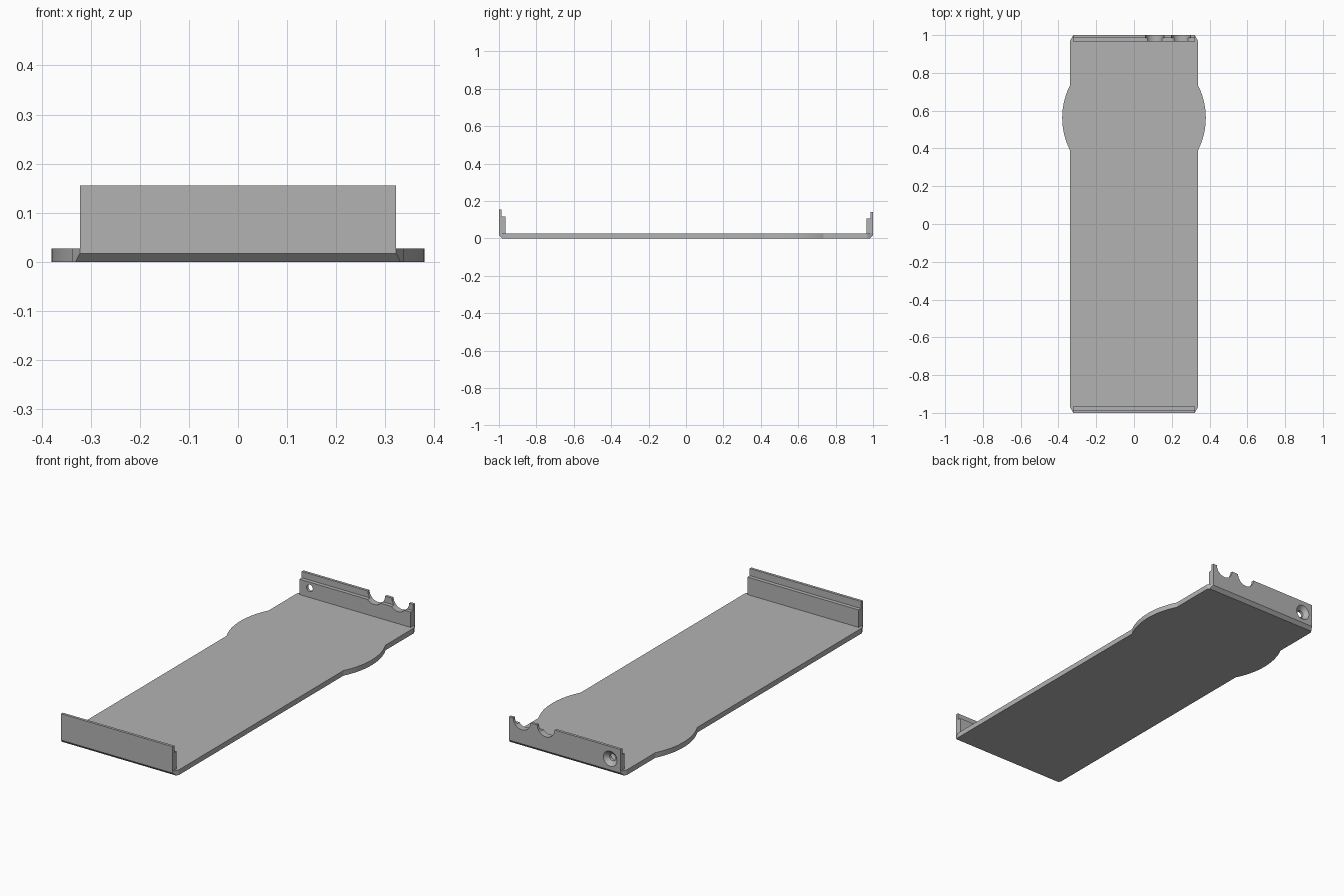
import bpy, bmesh, math
from mathutils import Matrix, Vector

cube = bpy.data.objects.get("Cube")
if cube:
    bpy.data.objects.remove(cube, do_unlink=True)

GREY = (0.45, 0.45, 0.45, 1)
grey = bpy.data.materials.new("plain_grey")
grey.use_nodes = True
grey.diffuse_color = GREY
grey.node_tree.nodes["Principled BSDF"].inputs["Base Color"].default_value = GREY

HALF, WALL, THICK = 0.338, 0.322, 0.027


def finish(name, bm):
    bmesh.ops.recalc_face_normals(bm, faces=bm.faces)
    mesh = bpy.data.meshes.new(name)
    bm.to_mesh(mesh)
    bm.free()
    mesh.materials.append(grey)
    obj = bpy.data.objects.new(name, mesh)
    bpy.context.collection.objects.link(obj)
    return obj


def prism(points, direction):
    """Extrude a closed outline along a direction."""
    bm = bmesh.new()
    face = bm.faces.new([bm.verts.new(p) for p in points])
    new = bmesh.ops.extrude_face_region(bm, geom=[face])["geom"]
    moved = [v for v in new if isinstance(v, bmesh.types.BMVert)]
    bmesh.ops.translate(bm, verts=moved, vec=direction)
    return bm


def end_wall(name, side, top, step):
    """Stepped wall: tall thin lip outside, lower ledge inside."""
    profile = [(1, THICK), (1, top), (0.986, top), (0.986, step),
               (0.966, step), (0.966, THICK)]
    pts = [(-WALL, side * y, z) for y, z in profile]
    return finish(name, prism(pts, (2 * WALL, 0, 0)))


def cut(target, name, x, y, z, r_front, r_back, depth):
    """Drill a round cutter, running along y, out of the target."""
    bm = bmesh.new()
    bmesh.ops.create_cone(bm, cap_ends=True, segments=32, radius1=r_back,
                          radius2=r_front, depth=depth)
    bmesh.ops.rotate(bm, verts=bm.verts, matrix=Matrix.Rotation(math.pi / 2, 3, "X"))
    bmesh.ops.translate(bm, verts=bm.verts, vec=(x, y, z))
    cutter = finish(name, bm)
    cutter.hide_render = True
    mod = target.modifiers.new(name, "BOOLEAN")
    mod.operation, mod.solver, mod.object = "DIFFERENCE", "EXACT", cutter
    bpy.context.view_layer.objects.active = target
    bpy.ops.object.modifier_apply(modifier=name)
    bpy.data.objects.remove(cutter, do_unlink=True)


# Base plate: clipped corners and a round bulge on each side
R, CY = 0.38, 0.562
a = math.acos(HALF / R)
right = [(WALL, -1), (HALF, -0.97)]
right += [(R * math.cos(t), CY + R * math.sin(t))
          for t in (-a + 2 * a * i / 24 for i in range(25))]
right += [(HALF, 0.97), (WALL, 1)]
outline = right + [(-x, y) for x, y in reversed(right)]
bm = prism([(x, y, 0) for x, y in outline], (0, 0, THICK))
# Slanted lower edge at both ends
for s in (-1, 1):
    res = bmesh.ops.bisect_plane(bm, geom=bm.verts[:] + bm.edges[:] + bm.faces[:],
                                 plane_co=(0, s, 0.017), plane_no=(0, s, -1),
                                 clear_outer=True)
    edges = [e for e in res["geom_cut"] if isinstance(e, bmesh.types.BMEdge)]
    bmesh.ops.contextual_create(bm, geom=edges)
base = finish("base_plate", bm)

# End walls
front = end_wall("front_wall", -1, 0.155, 0.118)
back = end_wall("back_wall", 1, 0.14, 0.107)

# Two cable notches and a countersunk screw hole in the back wall
for i, x in enumerate((0.11, 0.249)):
    cut(back, f"notch_{i}", x, 0.98, 0.14, 0.05, 0.05, 0.1)
cut(back, "screw_hole", -0.262, 0.98, 0.076, 0.018, 0.018, 0.1)
cut(back, "countersink", -0.262, 0.992, 0.076, 0.018, 0.044, 0.024)

# Smooth the round parts only
for obj in (base, front, back):
    bpy.ops.object.select_all(action="DESELECT")
    obj.select_set(True)
    bpy.context.view_layer.objects.active = obj
    bpy.ops.object.shade_smooth_by_angle(angle=math.radians(25))
